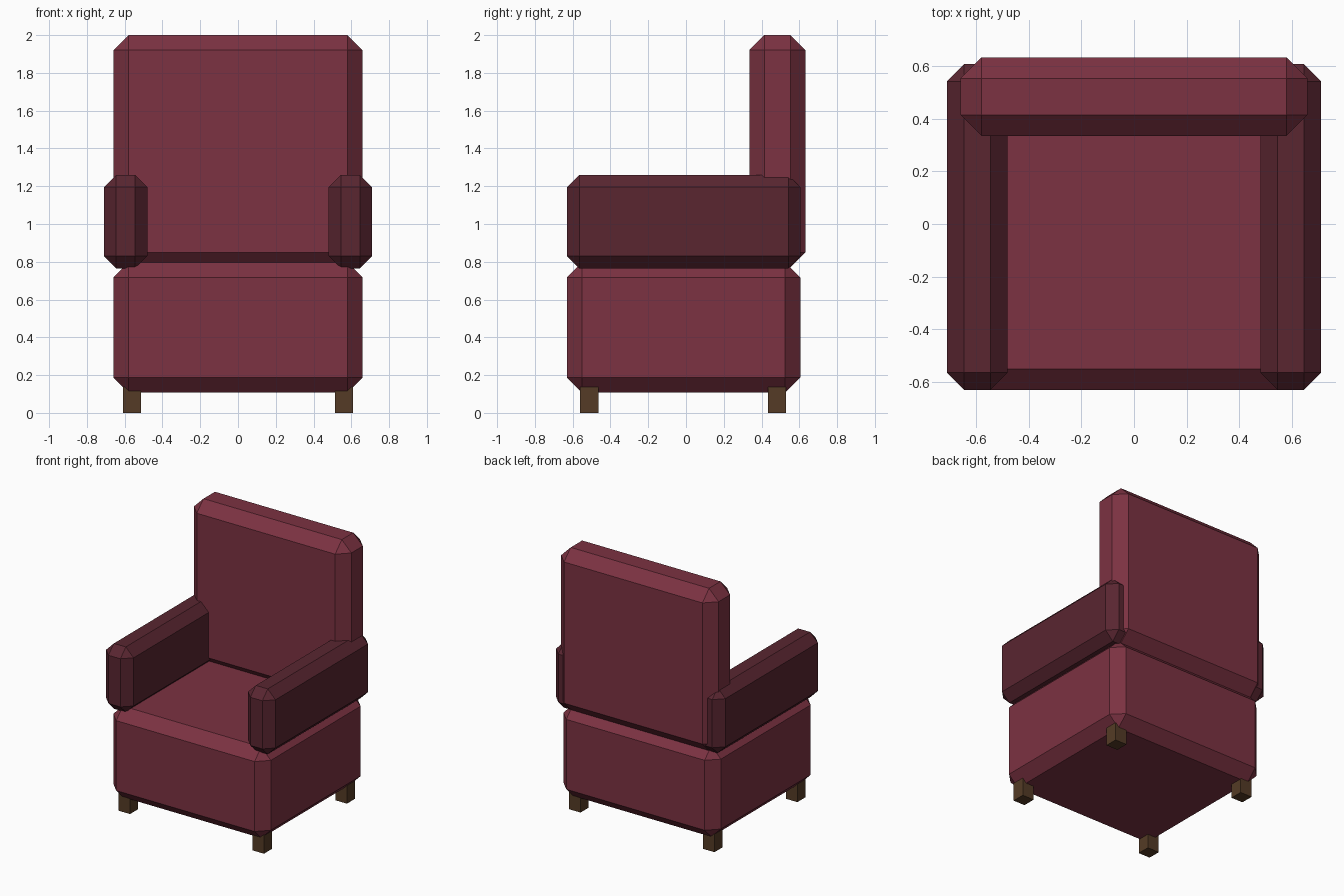
import bpy
import bmesh

default = bpy.data.objects.get("Cube")
if default:
    bpy.data.objects.remove(default, do_unlink=True)


def material(name, rgb):
    mat = bpy.data.materials.new(name)
    mat.use_nodes = True
    color = (*rgb, 1)
    mat.diffuse_color = color
    mat.node_tree.nodes["Principled BSDF"].inputs["Base Color"].default_value = color
    return mat


red = material("red upholstery", (0.2, 0.032, 0.054))
dark_red = material("dark red upholstery", (0.1, 0.019, 0.03))
wood = material("brown wood", (0.089, 0.044, 0.019))


def box(name, low, high, mat, chamfer=0):
    """Box spanning two corners, with optional chamfered edges."""
    bm = bmesh.new()
    bmesh.ops.create_cube(bm, size=1)
    size = [h - l for l, h in zip(low, high)]
    bmesh.ops.scale(bm, vec=size, verts=bm.verts)
    if chamfer:
        bmesh.ops.bevel(bm, geom=bm.edges[:], offset=chamfer, segments=1,
                        affect='EDGES', offset_type='OFFSET')
    mesh = bpy.data.meshes.new(name)
    bm.to_mesh(mesh)
    bm.free()
    mesh.materials.append(mat)
    obj = bpy.data.objects.new(name, mesh)
    obj.location = [(l + h) / 2 for l, h in zip(low, high)]
    bpy.context.collection.objects.link(obj)
    return obj


# Seat block and backrest
box("seat_base", (-0.66, -0.63, 0.107), (0.66, 0.605, 0.797), red, 0.08)
box("backrest", (-0.66, 0.335, 0.77), (0.66, 0.632, 2), red, 0.08)

# Armrests and legs on both sides
for side, sign in (("left", 1), ("right", -1)):
    def sided(name, inner, outer, y, z, mat, chamfer=0):
        xs = sorted((sign * inner, sign * outer))
        box(f"{side}_{name}", (xs[0], y[0], z[0]), (xs[1], y[1], z[1]), mat, chamfer)

    sided("armrest", 0.48, 0.71, (-0.63, 0.607), (0.765, 1.26), dark_red, 0.065)
    sided("front_leg", 0.513, 0.61, (-0.56, -0.463), (0, 0.137), wood)
    sided("back_leg", 0.513, 0.61, (0.433, 0.53), (0, 0.137), wood)
